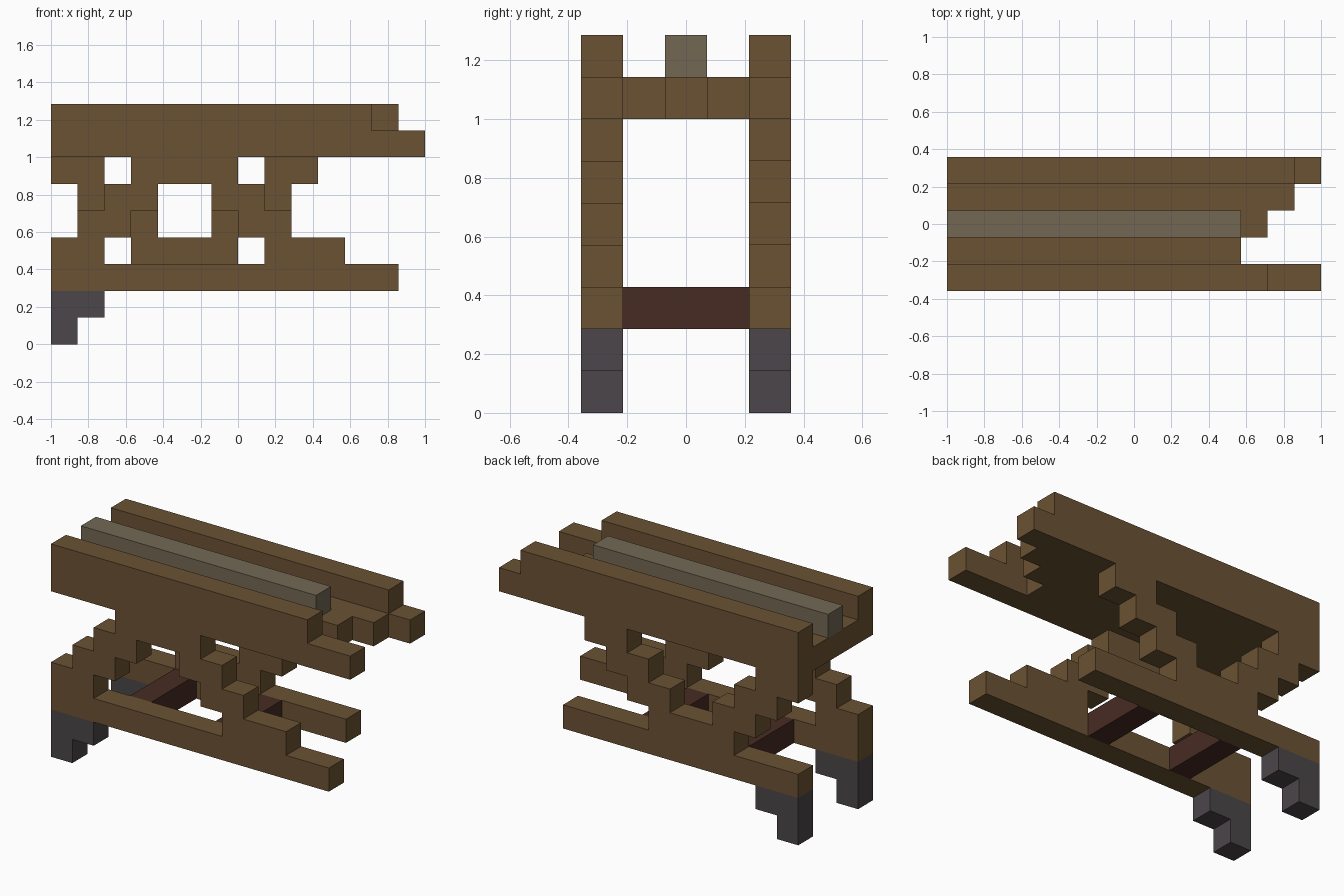
import bpy
import bmesh
from mathutils import Vector

U = 2 / 14                      # edge length of one block
ORIGIN = Vector((-7, -2.5, 0))  # grid corner, in blocks

cube = bpy.data.objects.get("Cube")
if cube:
    bpy.data.objects.remove(cube, do_unlink=True)


def make_material(name, rgb):
    mat = bpy.data.materials.new(name)
    mat.use_nodes = True
    color = (*rgb, 1)
    mat.diffuse_color = color
    bsdf = mat.node_tree.nodes["Principled BSDF"]
    bsdf.inputs["Base Color"].default_value = color
    bsdf.inputs["Roughness"].default_value = 0.9
    return mat


wood = make_material("brown wood", (0.147, 0.084, 0.033))
grey = make_material("warm grey", (0.17, 0.137, 0.088))
iron = make_material("dark iron", (0.070, 0.061, 0.067))
red = make_material("dark red wood", (0.063, 0.024, 0.017))

parts = {}  # name -> (material, set of grid cells)


def run(name, mat, start, end, row, level):
    """Add a straight run of blocks along x."""
    cells = parts.setdefault(name, (mat, set()))[1]
    cells.update((i, row, level) for i in range(start, end))


# Upper rails and stepped deck
for side, row, top_end in (("front", 0, 12), ("back", 4, 13)):
    run(side + "_upper_rail", wood, 0, 14, row, 7)
    run(side + "_upper_rail", wood, 0, top_end, row, 8)
for row in (1, 2, 3):
    run("deck", wood, 0, 10 + row, row, 7)
run("center_strip", grey, 0, 11, 2, 8)

# Lower rails and feet
for side, row, end in (("front", 0, 13), ("back", 4, 11)):
    run(side + "_lower_rail", wood, 0, end, row, 2)
    run(side + "_foot", iron, 0, 1, row, 0)
    run(side + "_foot", iron, 0, 2, row, 1)

# Slanted legs: splayed on the front, converging on the back
for step in range(4):
    level = 3 + step
    for side, row, left, right in (("front", 0, step, 8 - step),
                                   ("back", 4, 3 - step, 5 + step)):
        run(side + "_left_slanted_leg" if right < left else side + "_slanted_legs",
            wood, left, left + 2, row, level)
        run(side + "_slanted_legs", wood, right, right + 2, row, level)
run("front_slanted_legs", wood, 10, 11, 0, 3)

# Cross bars between the lower rails
for name, column in (("first_cross_bar", 3), ("second_cross_bar", 7)):
    for row in (1, 2, 3):
        run(name, red, column, column + 1, row, 2)

# Turn every part into a mesh of its exposed block faces
filled = set().union(*(cells for _, cells in parts.values()))


def build(name, mat, cells):
    bm = bmesh.new()
    for cell in sorted(cells):
        center = Vector(cell) + Vector((0.5, 0.5, 0.5)) + ORIGIN
        for axis in range(3):
            for sign in (-1, 1):
                near = list(cell)
                near[axis] += sign
                if tuple(near) in filled:
                    continue
                n, u, v = Vector(), Vector(), Vector()
                n[axis] = sign / 2
                u[(axis + 1) % 3] = sign / 2
                v[(axis + 2) % 3] = 0.5
                corners = (-u - v, u - v, u + v, v - u)
                bm.faces.new([bm.verts.new((center + n + c) * U) for c in corners])
    bmesh.ops.remove_doubles(bm, verts=bm.verts, dist=0.001)
    mesh = bpy.data.meshes.new(name)
    bm.to_mesh(mesh)
    bm.free()
    mesh.materials.append(mat)
    obj = bpy.data.objects.new(name, mesh)
    bpy.context.collection.objects.link(obj)


for part_name, (part_mat, part_cells) in parts.items():
    build(part_name, part_mat, part_cells)
